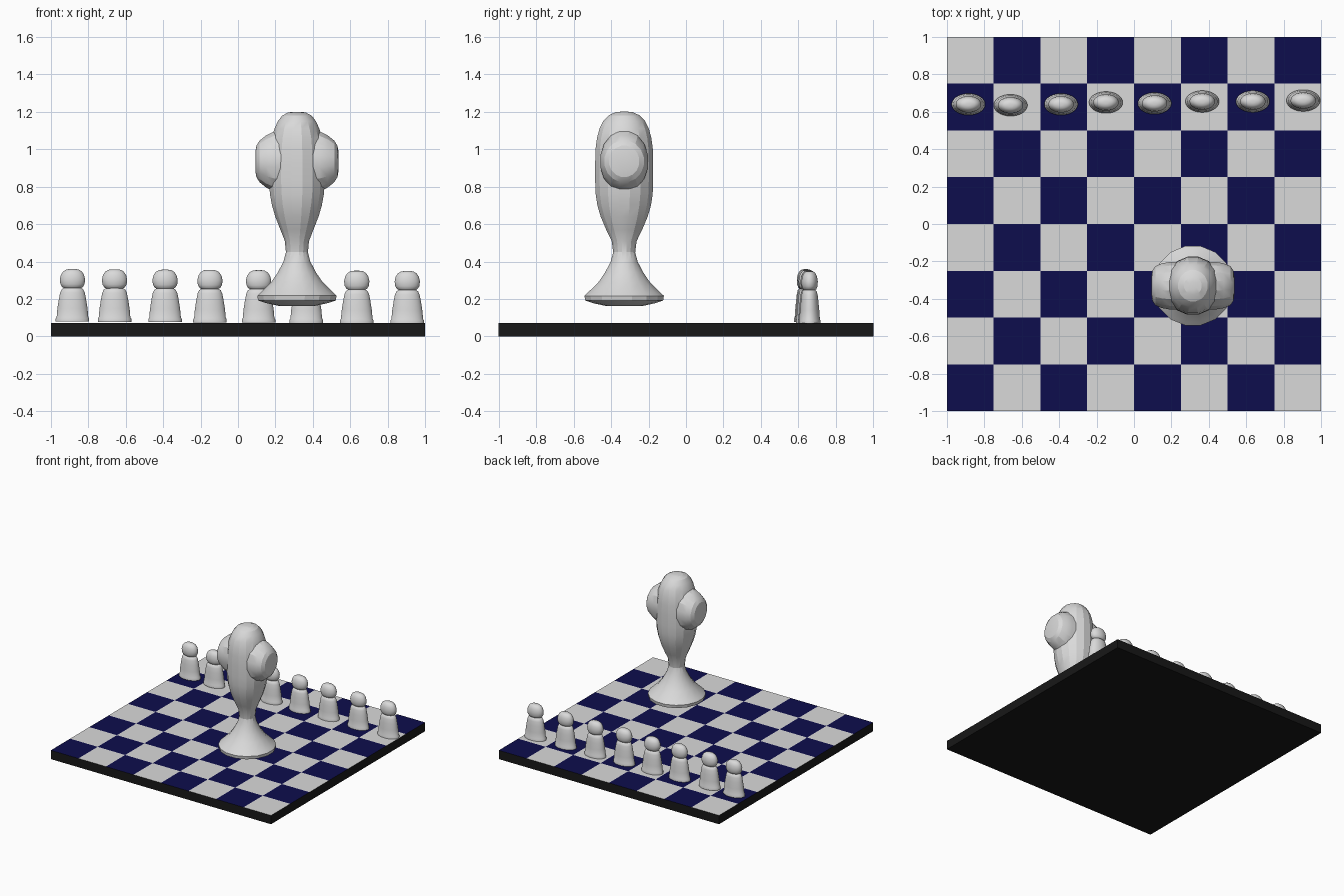
import bpy, bmesh, math
from mathutils import Vector

if "Cube" in bpy.data.objects:
    bpy.data.objects.remove(bpy.data.objects["Cube"])


def material(name, rgb):
    m = bpy.data.materials.new(name)
    m.diffuse_color = (*rgb, 1)
    m.use_nodes = True
    m.node_tree.nodes["Principled BSDF"].inputs["Base Color"].default_value = m.diffuse_color
    return m


LIGHT = material("light_grey", (0.70, 0.70, 0.70))
NAVY = material("navy_blue", (0.004, 0.004, 0.075))
BLACK = material("black", (0.009, 0.009, 0.009))


def finish(name, bm, mats, smooth_angle=None):
    bmesh.ops.recalc_face_normals(bm, faces=bm.faces)
    me = bpy.data.meshes.new(name)
    bm.to_mesh(me)
    bm.free()
    ob = bpy.data.objects.new(name, me)
    bpy.context.collection.objects.link(ob)
    for m in mats:
        me.materials.append(m)
    if smooth_angle:
        bpy.context.view_layer.objects.active = ob
        ob.select_set(True)
        bpy.ops.object.shade_smooth_by_angle(angle=math.radians(smooth_angle))
        ob.select_set(False)
    return ob


def loft(name, rings, centre, sides, smooth_angle, axis="z"):
    """Stack of elliptical rings (position, radius a, radius b), capped at both ends."""
    bm = bmesh.new()
    loops = []
    for t, a, b in rings:
        loop = []
        for i in range(sides):
            ang = 2 * math.pi * (i + 0.5) / sides
            u, v = a * math.cos(ang), b * math.sin(ang)
            p = (u, v, t) if axis == "z" else (t, u, v)
            loop.append(bm.verts.new(Vector(centre) + Vector(p)))
        loops.append(loop)
    for lo, hi in zip(loops, loops[1:]):
        for i in range(sides):
            j = (i + 1) % sides
            bm.faces.new((lo[i], lo[j], hi[j], hi[i]))
    bm.faces.new(loops[0][::-1])
    bm.faces.new(loops[-1])
    return finish(name, bm, [LIGHT], smooth_angle)


# Board: slab whose top is an 8 x 8 grid of alternating squares
TOP = 0.072
bm = bmesh.new()
bmesh.ops.create_grid(bm, x_segments=8, y_segments=8, size=1)
ext = bmesh.ops.extrude_face_region(bm, geom=bm.faces[:], use_keep_orig=True)
bmesh.ops.translate(bm, vec=(0, 0, TOP),
                    verts=[g for g in ext["geom"] if isinstance(g, bmesh.types.BMVert)])
for f in bm.faces:
    c = f.calc_center_median()
    if c.z > TOP - 0.001:
        f.material_index = 1 + (math.floor((c.x + 1) * 4) + math.floor((c.y + 1) * 4)) % 2
finish("board", bm, [BLACK, NAVY, LIGHT])

# Pawns: flattened body with a rounded head, in a slightly uneven row
body = [(0, .090, .058), (.016, .090, .058), (.024, .085, .055), (.07, .081, .052),
        (.12, .073, .047), (.155, .066, .043), (.172, .058, .038), (.18, .045, .030)]
head = [(.176, .040, .026), (.184, .055, .036), (.20, .065, .042), (.225, .068, .044),
        (.25, .062, .040), (.268, .050, .032), (.278, .033, .021), (.281, .012, .008)]
pawns = [(-.885, .64), (-.66, .635), (-.39, .64), (-.15, .65),
         (.11, .645), (.365, .655), (.635, .655), (.905, .66)]
for i, (x, y) in enumerate(pawns):
    z = 0.079 - 0.0015 * i
    loft(f"pawn_body_{i + 1}", body, (x, y, z), 32, 50)
    loft(f"pawn_head_{i + 1}", head, (x, y, z), 32, 70)

# Large piece: round foot, narrow neck, swelling body and domed top
CX, CY = 0.315, -0.33
king = [(.163, .10, .10), (.178, .17, .17), (.192, .212, .212), (.217, .216, .216),
        (.235, .197, .197), (.29, .14, .14), (.34, .105, .105), (.40, .073, .073),
        (.45, .06, .06), (.51, .066, .068), (.57, .090, .098), (.64, .118, .128),
        (.70, .136, .146), (.76, .147, .155), (.83, .152, .158), (.92, .15, .158),
        (1.00, .146, .156), (1.06, .138, .148), (1.11, .122, .134),
        (1.15, .104, .114), (1.18, .080, .085), (1.197, .048, .048), (1.20, .02, .02)]
loft("large_piece_body", king, (CX, CY, 0), 16, 20)

# Cross arm: blunt rounded bar through the head
half = [(.222, .045, .055), (.217, .082, .085), (.20, .107, .113),
        (.165, .122, .142), (.12, .130, .165)]
arm = [(-t, a, b) for t, a, b in half] + half[::-1]
loft("large_piece_arms", arm, (CX, CY, 0.935), 16, 20, axis="x")
